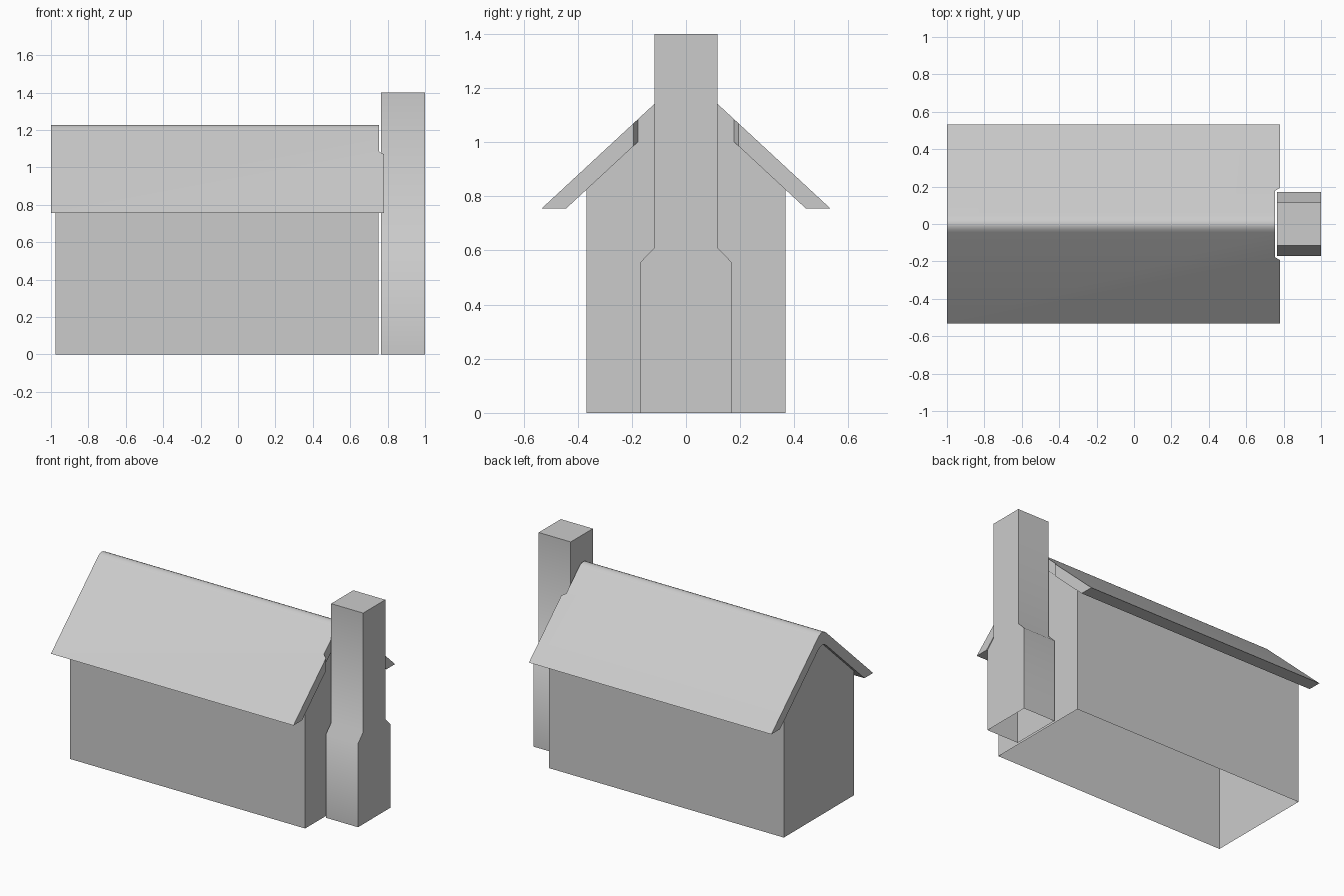
import bpy
import bmesh
import math

cube = bpy.data.objects.get("Cube")
if cube:
    bpy.data.objects.remove(cube, do_unlink=True)

grey = bpy.data.materials.new("plain grey")
grey.use_nodes = True
GREY = (0.6, 0.6, 0.6, 1)
grey.diffuse_color = GREY
grey.node_tree.nodes["Principled BSDF"].inputs["Base Color"].default_value = GREY


def finish(name, bm, angle):
    """Turn a bmesh into a named, smooth-shaded object."""
    bmesh.ops.remove_doubles(bm, verts=bm.verts, dist=0.0005)
    bmesh.ops.recalc_face_normals(bm, faces=bm.faces)
    mesh = bpy.data.meshes.new(name)
    bm.to_mesh(mesh)
    bm.free()
    mesh.materials.append(grey)
    obj = bpy.data.objects.new(name, mesh)
    bpy.context.collection.objects.link(obj)
    bpy.ops.object.select_all(action='DESELECT')
    obj.select_set(True)
    bpy.context.view_layer.objects.active = obj
    bpy.ops.object.shade_smooth_by_angle(angle=math.radians(angle))


def extrude_profile(bm, profile, x0, x1, is_open):
    """Extrude a (y, z) outline along x, leaving out the sides is_open picks."""
    a = [bm.verts.new((x0, y, z)) for y, z in profile]
    b = [bm.verts.new((x1, y, z)) for y, z in profile]
    bm.faces.new(a)
    bm.faces.new(b[::-1])
    for i in range(len(a)):
        j = (i + 1) % len(a)
        if not is_open(profile[i], profile[j]):
            bm.faces.new((a[i], b[i], b[j], a[j]))


def mirrored(half):
    """Close a half outline, listed bottom to top, across y = 0."""
    return half + [(-y, z) for y, z in reversed(half) if y > 0]


# Roof heights: straight slopes meeting in a rounded ridge
SLOPE, ROUND, EAVE = 0.927, 0.045, 0.755


def roof_height(y, peak):
    y = abs(y)
    if y < ROUND:
        return peak - SLOPE * (y * y / ROUND + ROUND) / 2
    return peak - SLOPE * y


OUTER, INNER = 1.249, 1.165
RIDGE_STEPS = [ROUND, ROUND * 0.67, ROUND * 0.33, 0]

# Walls: gabled shell, open underneath, closed above by the roof
half = [(0.367, 0)] + [(y, roof_height(y, INNER)) for y in [0.367] + RIDGE_STEPS]
bm = bmesh.new()
extrude_profile(bm, mirrored(half), -0.975, 0.75,
                lambda p, q: p[1] == q[1] == 0 or p[0] != q[0])
finish("gabled_walls", bm, 30)

# Roof: strips between outer and inner slopes, with a notch for the chimney
inner_tip = (INNER - EAVE) / SLOPE
side = [inner_tip, 0.193, 0.178] + RIDGE_STEPS
stations = side + [-y for y in reversed(side[:-1])]


def roof_end(y):
    return 0.755 if abs(y) < 0.185 else 0.78


bm = bmesh.new()


def quad(*points):
    bm.faces.new([bm.verts.new(p) for p in points])


for y, w in zip(stations, stations[1:]):
    for peak in (OUTER, INNER):
        quad((-1, y, roof_height(y, peak)), (-1, w, roof_height(w, peak)),
             (roof_end(w), w, roof_height(w, peak)), (roof_end(y), y, roof_height(y, peak)))
    for end in (lambda v: -1, roof_end):
        quad((end(y), y, roof_height(y, OUTER)), (end(w), w, roof_height(w, OUTER)),
             (end(w), w, roof_height(w, INNER)), (end(y), y, roof_height(y, INNER)))

# Eaves: pointed tips with level undersides
outer_tip = (OUTER - EAVE) / SLOPE
for s in (1, -1):
    top = (s * inner_tip, roof_height(inner_tip, OUTER))
    low = (s * inner_tip, EAVE)
    tip = (s * outer_tip, EAVE)
    for p, q in ((top, tip), (tip, low)):
        quad((-1, *p), (-1, *q), (0.78, *q), (0.78, *p))
    for x in (-1, 0.78):
        quad((x, *top), (x, *tip), (x, *low))
bmesh.ops.remove_doubles(bm, verts=bm.verts, dist=0.0005)
bmesh.ops.dissolve_limit(bm, angle_limit=0.01, verts=bm.verts, edges=bm.edges)
finish("pitched_roof", bm, 35)

# Chimney: wide base stepping in to a tall stack, open underneath
half = [(0.17, 0), (0.17, 0.555), (0.116, 0.61), (0.116, 1.4)]
bm = bmesh.new()
extrude_profile(bm, mirrored(half), 0.765, 1.0, lambda p, q: p[1] == q[1] == 0)
finish("chimney", bm, 50)
